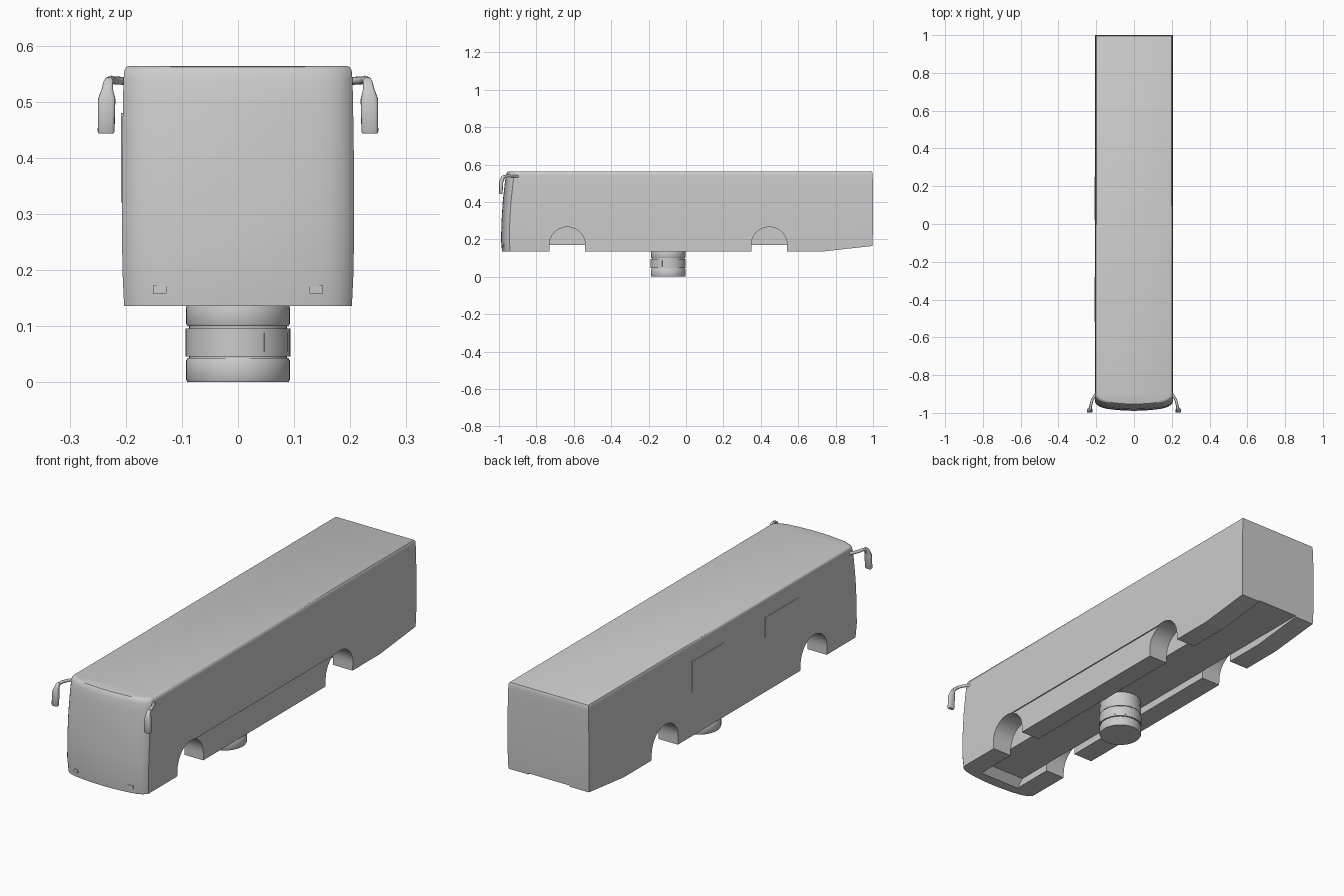
import bpy, bmesh, math
from mathutils import Vector

if "Cube" in bpy.data.objects:
    bpy.data.objects.remove(bpy.data.objects["Cube"])

grey = bpy.data.materials.new("light_grey")
grey.diffuse_color = (0.6, 0.6, 0.6, 1)
grey.use_nodes = True
grey.node_tree.nodes["Principled BSDF"].inputs["Base Color"].default_value = grey.diffuse_color


def finish(name, bm, smooth=True):
    bmesh.ops.recalc_face_normals(bm, faces=bm.faces)
    me = bpy.data.meshes.new(name)
    bm.to_mesh(me)
    bm.free()
    ob = bpy.data.objects.new(name, me)
    bpy.context.collection.objects.link(ob)
    me.materials.append(grey)
    if smooth:
        shade(ob)
    return ob


def shade(ob):
    bpy.ops.object.select_all(action='DESELECT')
    ob.select_set(True)
    bpy.context.view_layer.objects.active = ob
    bpy.ops.object.shade_smooth_by_angle(angle=math.radians(35))


def loft(name, rings):
    bm = bmesh.new()
    rows = [[bm.verts.new(p) for p in r] for r in rings]
    n = len(rows[0])
    for a, b in zip(rows, rows[1:]):
        for i in range(n):
            j = (i + 1) % n
            bm.faces.new((a[i], a[j], b[j], b[i]))
    bm.faces.new(rows[0][::-1])
    bm.faces.new(rows[-1])
    return finish(name, bm)


def box(name, x, y, z):
    bm = bmesh.new()
    bmesh.ops.create_cube(bm, size=1)
    for v in bm.verts:
        v.co = [lo + (c + 0.5) * (hi - lo) for c, (lo, hi) in zip(v.co, (x, y, z))]
    return finish(name, bm, False)


def prism(name, profile, x0, x1):
    """Extrude a (y, z) outline along x."""
    return loft(name, [[(x, y, z) for y, z in profile] for x in (x0, x1)])


def cut(body, tool):
    m = body.modifiers.new("cut", 'BOOLEAN')
    m.operation, m.solver, m.object = 'DIFFERENCE', 'EXACT', tool
    bpy.context.view_layer.objects.active = body
    bpy.ops.object.modifier_apply(modifier=m.name)
    bpy.data.objects.remove(tool)


# bus body: bowed-front plan outline lofted up through (z, half width, front y, back y)
def plan(z, w, front, back):
    pts = []
    for i in range(-10, 11):
        s = math.sin(i / 10 * math.pi / 2)
        pts.append((w * s, front + 0.022 * s ** 2 + 0.022 * s ** 12, z))
    return pts + [(w, back, z), (-w, back, z)]


levels = [(0.136, 0.203, -0.984, 0.995), (0.2, 0.206, -0.989, 0.998), (0.3, 0.207, -0.986, 1.0),
          (0.4, 0.2065, -0.98, 1.0), (0.5, 0.205, -0.969, 0.999), (0.54, 0.204, -0.963, 0.998),
          (0.556, 0.2025, -0.958, 0.997), (0.562, 0.199, -0.953, 0.994), (0.564, 0.193, -0.945, 0.99)]
body = loft("bus_body", [plan(*l) for l in levels])

# raised floor between the skirts, then the sloping tail
cut(body, prism("floor_cut", [(-0.97, 0.1), (1.1, 0.1), (1.1, 0.17), (-0.9, 0.17)], -0.105, 0.105))
cut(body, prism("tail_cut", [(0.74, 0.136), (0.74, 0.1), (1.1, 0.1), (1.1, 0.176)], -0.3, 0.3))

# recessed luggage panel on the right side
cut(body, box("panel_cut", (0.201, 0.3), (-0.61, 0.42), (0.1, 0.262)))

# wheel arches
for side in (-1, 1):
    for y in (-0.635, 0.445):
        arc = [(y + 0.096 * math.cos(a * math.pi / 20), 0.17 + 0.096 * math.sin(a * math.pi / 20))
               for a in range(21)]
        arc += [(y - 0.096, 0.1), (y + 0.096, 0.1)]
        cut(body, prism("arch_cut", arc, *sorted((side * 0.104, side * 0.3))))
shade(body)

# side windows on the left and front lamps
for i, (y0, y1) in enumerate(((0.02, 0.25), (-0.52, -0.28))):
    box(f"side_window_{i}", (-0.2085, -0.201), (y0, y1), (0.32, 0.48))
for side in (-1, 1):
    lamp = box("front_lamp", (-0.012, 0.012), (-0.004, 0.004), (-0.007, 0.007))
    lamp.location = (side * 0.139, -0.975, 0.165)
    lamp.rotation_euler.z = side * 0.15

# mirrors: bent arm and tapered head
for side in (-1, 1):
    cu = bpy.data.curves.new("mirror_arm", 'CURVE')
    cu.dimensions = '3D'
    cu.bevel_depth, cu.bevel_resolution, cu.use_fill_caps = 0.007, 2, True
    sp = cu.splines.new('BEZIER')
    path = [(0.198, -0.895, 0.536), (0.22, -0.93, 0.538), (0.23, -0.968, 0.535), (0.233, -0.985, 0.51)]
    sp.bezier_points.add(len(path) - 1)
    for bp, (x, y, z) in zip(sp.bezier_points, path):
        bp.co = (side * x, y, z)
        bp.handle_left_type = bp.handle_right_type = 'AUTO'
    arm = bpy.data.objects.new("mirror_arm", cu)
    bpy.context.collection.objects.link(arm)
    cu.materials.append(grey)
    rings = []
    for z, x, y, rx, ry in ((0.443, 0.235, -0.99, 0.013, 0.007), (0.447, 0.235, -0.99, 0.015, 0.009),
                            (0.505, 0.234, -0.988, 0.0155, 0.011), (0.523, 0.233, -0.984, 0.010, 0.010),
                            (0.538, 0.231, -0.976, 0.008, 0.009), (0.543, 0.23, -0.972, 0.005, 0.005)):
        ring = []
        for k in range(16):
            c, s = math.cos(k * math.pi / 8), math.sin(k * math.pi / 8)
            ring.append((side * (x + rx * math.copysign(abs(c) ** 0.5, c)),
                         y + ry * math.copysign(abs(s) ** 0.5, s), z))
        rings.append(ring)
    loft("mirror_head", rings)

# round pedestal: stacked drum with two grooves
CY = -0.095


def circle(r, z, a0=0, a1=2 * math.pi, n=48):
    return [(r * math.cos(a0 + (a1 - a0) * k / n), CY + r * math.sin(a0 + (a1 - a0) * k / n), z)
            for k in range(n)]


drum = [(0.09, 0), (0.0925, 0.004), (0.0925, 0.039), (0.09, 0.043), (0.087, 0.043), (0.087, 0.046),
        (0.0935, 0.046), (0.0935, 0.096), (0.087, 0.096), (0.087, 0.1), (0.09, 0.1), (0.0925, 0.104),
        (0.0925, 0.132), (0.09, 0.14), (0.09, 0.172)]
loft("pedestal", [circle(r, z) for r, z in drum])

# thin curved plates around the middle band
for k in range(4):
    a = math.radians(-130 + 90 * k)
    rings = []
    for z in (0.054, 0.088):
        arc = [a + math.radians(5 * j) for j in range(-4, 5)]
        rings.append([(r * math.cos(t), CY + r * math.sin(t), z)
                      for r, ts in ((0.0945, arc), (0.092, arc[::-1])) for t in ts])
    loft(f"band_plate_{k}", rings)
